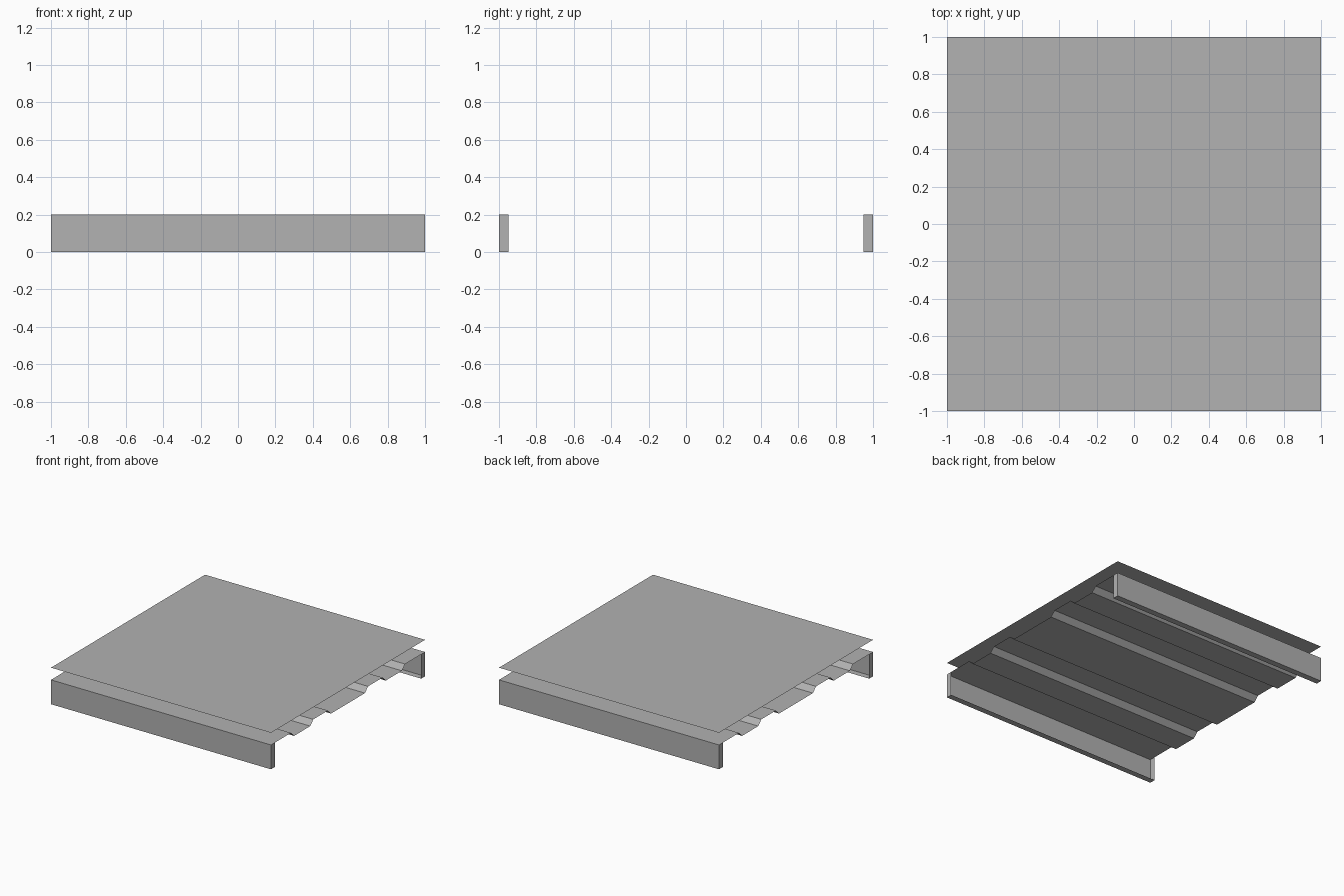
import bpy
import bmesh
from mathutils import Vector

cube = bpy.data.objects.get("Cube")
if cube:
    bpy.data.objects.remove(cube)

# Single galvanised grey for every sheet
grey = bpy.data.materials.new("sheet_grey")
grey.use_nodes = True
colour = (0.445, 0.445, 0.445, 1)
grey.diffuse_color = colour
grey.node_tree.nodes["Principled BSDF"].inputs["Base Color"].default_value = colour


def add_sheet(bm, profile):
    """Stretch an open (y, z) profile along the full width as thin sheet."""
    rows = [[bm.verts.new((x, y, z)) for x in (-1, 1)] for y, z in profile]
    return [bm.faces.new((a[0], a[1], b[1], b[0])) for a, b in zip(rows, rows[1:])]


def finish(name, bm):
    mesh = bpy.data.meshes.new(name)
    bm.to_mesh(mesh)
    bm.free()
    mesh.materials.append(grey)
    bpy.context.collection.objects.link(bpy.data.objects.new(name, mesh))


# Flat sheet on top
bm = bmesh.new()
add_sheet(bm, [(-1, 0.3), (1, 0.3)])
finish("cover_sheet", bm)

# Folded deck with three downward ribs
crest, trough, slope, edge = 0.2, 0.16, 0.04, 0.95
profile = [(-edge, crest)]
for start, end in [(-0.74, -0.45), (-0.26, 0.26), (0.45, 0.74)]:
    profile += [(start, crest), (start + slope, trough),
                (end - slope, trough), (end, crest)]
profile.append((edge, crest))
bm = bmesh.new()
add_sheet(bm, profile)
finish("ribbed_deck", bm)

# Edge rails: web with a pressed-out panel and a foot flange
for name, side in [("front_rail", -1), ("back_rail", 1)]:
    bm = bmesh.new()
    web, flange = add_sheet(bm, [(side * edge, crest), (side * edge, 0), (side, 0)])
    bmesh.ops.inset_individual(bm, faces=[web], thickness=0.03)
    panel = bmesh.ops.extrude_discrete_faces(bm, faces=[web])["faces"][0]
    bmesh.ops.translate(bm, verts=panel.verts, vec=Vector((0, side * (1 - edge), 0)))
    bmesh.ops.recalc_face_normals(bm, faces=bm.faces)
    finish(name, bm)
